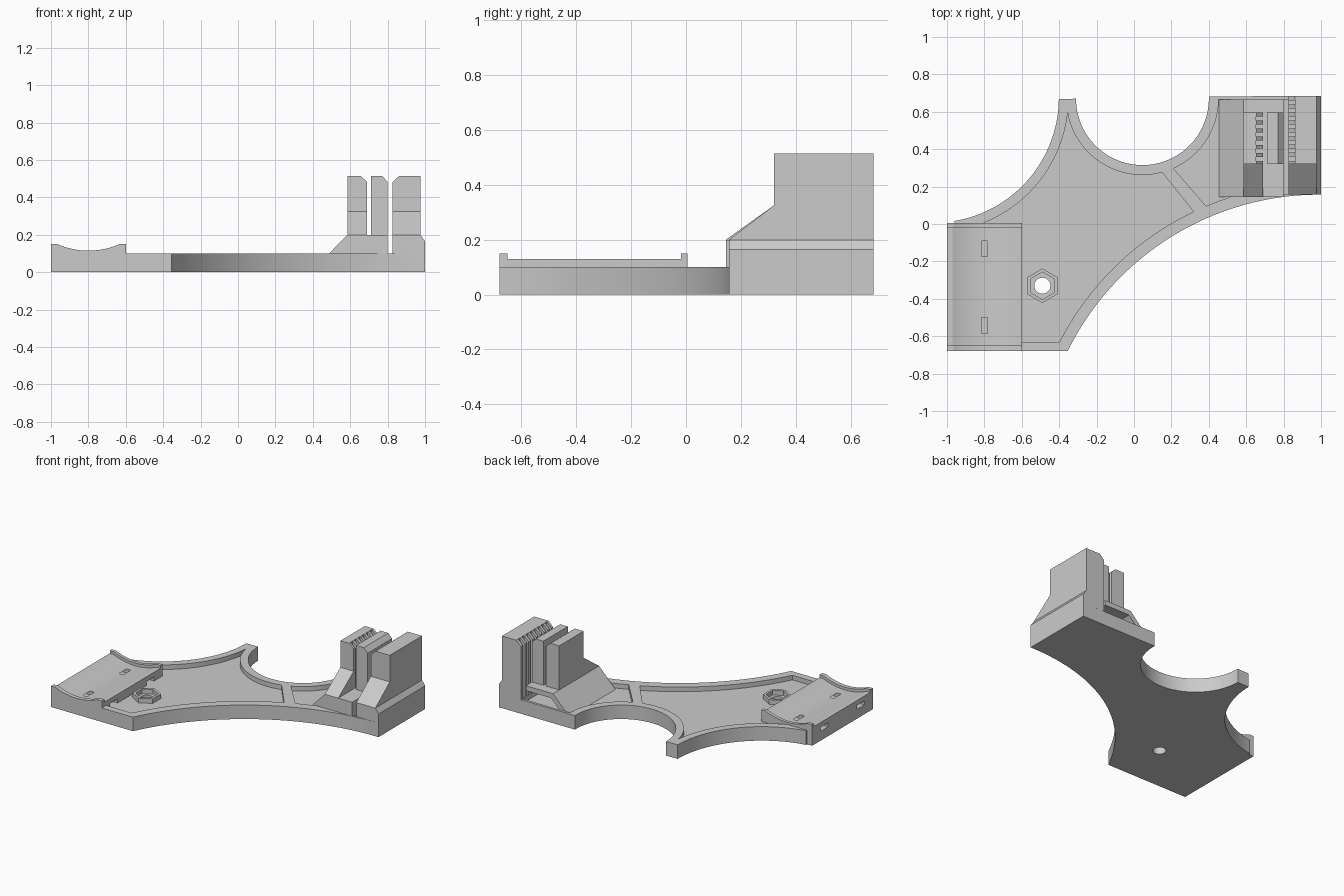
import bpy, bmesh
from math import sin, cos, radians

default = bpy.data.objects.get("Cube")
if default:
    bpy.data.objects.remove(default, do_unlink=True)

grey = bpy.data.materials.new("plain_grey")
grey.use_nodes = True
COLOUR = (0.6, 0.6, 0.6, 1)
grey.diffuse_color = COLOUR
grey.node_tree.nodes["Principled BSDF"].inputs["Base Color"].default_value = COLOUR


def arc(cx, cy, r, start, end, n=32):
    angles = [radians(start + (end - start) * i / n) for i in range(n + 1)]
    return [(cx + r * cos(a), cy + r * sin(a)) for a in angles]


def prism(name, points, axis, low, high):
    """Extrude a flat outline along one axis."""
    place = {"x": lambda p, q, t: (t, p, q),
             "y": lambda p, q, t: (p, t, q),
             "z": lambda p, q, t: (p, q, t)}[axis]
    bm = bmesh.new()
    start, end = [[bm.verts.new(place(p, q, t)) for p, q in points] for t in (low, high)]
    bm.faces.new(start)
    bm.faces.new(end[::-1])
    for i in range(len(points)):
        bm.faces.new((start[i], start[i - 1], end[i - 1], end[i]))
    bmesh.ops.recalc_face_normals(bm, faces=bm.faces)
    if bm.calc_volume(signed=True) < 0:
        bmesh.ops.reverse_faces(bm, faces=bm.faces)
    mesh = bpy.data.meshes.new(name)
    bm.to_mesh(mesh)
    bm.free()
    mesh.materials.append(grey)
    ob = bpy.data.objects.new(name, mesh)
    bpy.context.collection.objects.link(ob)
    return ob


def box(name, x0, x1, y0, y1, z0, z1):
    return prism(name, [(x0, y0), (x1, y0), (x1, y1), (x0, y1)], "z", z0, z1)


def cut(ob, cutter):
    """Subtract the cutter for good, then discard it."""
    mod = ob.modifiers.new("cut", "BOOLEAN")
    mod.operation = "DIFFERENCE"
    mod.solver = "EXACT"
    mod.object = cutter
    bpy.context.view_layer.objects.active = ob
    bpy.ops.object.modifier_apply(modifier=mod.name)
    bpy.data.objects.remove(cutter, do_unlink=True)


def smooth(ob):
    bpy.ops.object.select_all(action="DESELECT")
    ob.select_set(True)
    bpy.context.view_layer.objects.active = ob
    bpy.ops.object.shade_smooth_by_angle(angle=radians(20))


FLOOR, RIM, DECK, TOP = 0.067, 0.1, 0.2, 0.515
FRONT = (0.99, -1.342)     # centres of the three concave sides
NOTCH = (0.045, 0.67)
SIDE = (-1.07, 0.675)
BOLT = (-0.49, -0.33)

# Base plate with three curved sides
base = prism("base_plate",
             [(-0.6, -0.68)] + arc(*FRONT, 1.499, 153.8, 90) + [(1, 0.157), (1, 0.684)]
             + arc(*NOTCH, 0.355, 2, -180, 48) + arc(*SIDE, 0.668, -0.6, -80.5)
             + [(-0.96, 0.005), (-0.6, 0.005)], "z", 0, RIM)

# Recessed floors inside the rim, divided by a diagonal rib
cut(base, prism("main_pocket",
                [(-0.61, -0.63)] + arc(*FRONT, 1.56, 152.9, 115.5)
                + arc(*NOTCH, 0.408, -75, -166) + [(-0.355, 0.6)]
                + arc(*SIDE, 0.72, -8, -69) + [(-0.61, 0.002)], "z", FLOOR, 0.2))
cut(base, prism("small_pocket",
                arc(*FRONT, 1.56, 112.8, 108.3, 4)
                + [(0.53, 0.16), (0.825, 0.16), (0.825, 0.665)]
                + arc(*NOTCH, 0.408, -0.7, -66), "z", FLOOR, 0.2))
cut(base, prism("bolt_hole", arc(*BOLT, 0.043, 0, 348.75, 31), "z", -0.1, 0.2))
smooth(base)

# Hexagonal nut holder
nut = prism("nut_holder", arc(*BOLT, 0.092, 30, 330, 5), "z", FLOOR, RIM)
cut(nut, prism("nut_recess", arc(*BOLT, 0.073, 30, 330, 5), "z", 0, 0.2))


# Cradle with a shallow trough, raised end ribs and strap slots
def trough(radius, half_angle):
    edge = 0.525 - radius * cos(radians(half_angle))
    return ([(-1, 0), (-0.6, 0), (-0.6, edge)]
            + arc(-0.8, 0.525, radius, -90 + half_angle, -90 - half_angle, 24)
            + [(-1, edge)])


cradle = prism("cradle", trough(0.43, 23.3), "y", -0.65, -0.018)
for y in (-0.585, -0.175):
    cut(cradle, box("strap_slot", -1.1, -0.5, y, y + 0.085, FLOOR, 0.0953))
smooth(cradle)
for name, y0, y1 in (("cradle_front_rib", -0.68, -0.65), ("cradle_back_rib", -0.018, 0.005)):
    smooth(prism(name, trough(0.41, 23.9), "y", y0, y1))

# Hollow sloped deck under the clamp, closed at the front
slope = [(0.455, FLOOR), (0.585, DECK), (0.8, DECK)]
prism("clamp_deck", slope + [(0.8, 0.165), (0.6, 0.165), (0.505, FLOOR)], "y", 0.2, 0.665)
prism("clamp_deck_front", slope + [(0.8, FLOOR)], "y", 0.145, 0.2)


# Clamp jaws: sloped at the front, toothed on the inner faces
def slope_front(jaw, y):
    cut(jaw, prism("front_slope", [(0, DECK), (y, DECK), (0.32, 0.325), (0.32, 0.7), (0, 0.7)],
                   "x", 0.4, 1.2))


def add_teeth(jaw, x0, x1, first, count, bottom):
    for i in range(count):
        y = first - 0.043 * i
        cut(jaw, box("groove", x0, x1, y - 0.011, y + 0.011, bottom, 0.7))


inner_jaw = prism("inner_jaw", [(0.585, DECK), (0.69, DECK), (0.69, 0.483), (0.655, TOP),
                                (0.585, TOP)], "y", 0.145, 0.595)
slope_front(inner_jaw, 0.145)
add_teeth(inner_jaw, 0.652, 0.7, 0.5635, 6, 0.19)

prism("middle_plate", [(0.71, DECK), (0.8, DECK), (0.8, 0.483), (0.77, TOP), (0.71, TOP)],
      "y", 0.32, 0.595)

outer_jaw = prism("outer_jaw", [(0.825, RIM), (1, RIM), (1, 0.165), (0.975, DECK), (0.975, TOP),
                                (0.862, TOP), (0.825, 0.48)], "y", 0.157, 0.684)
slope_front(outer_jaw, 0.157)
add_teeth(outer_jaw, 0.81, 0.864, 0.65, 8, 0.09)
